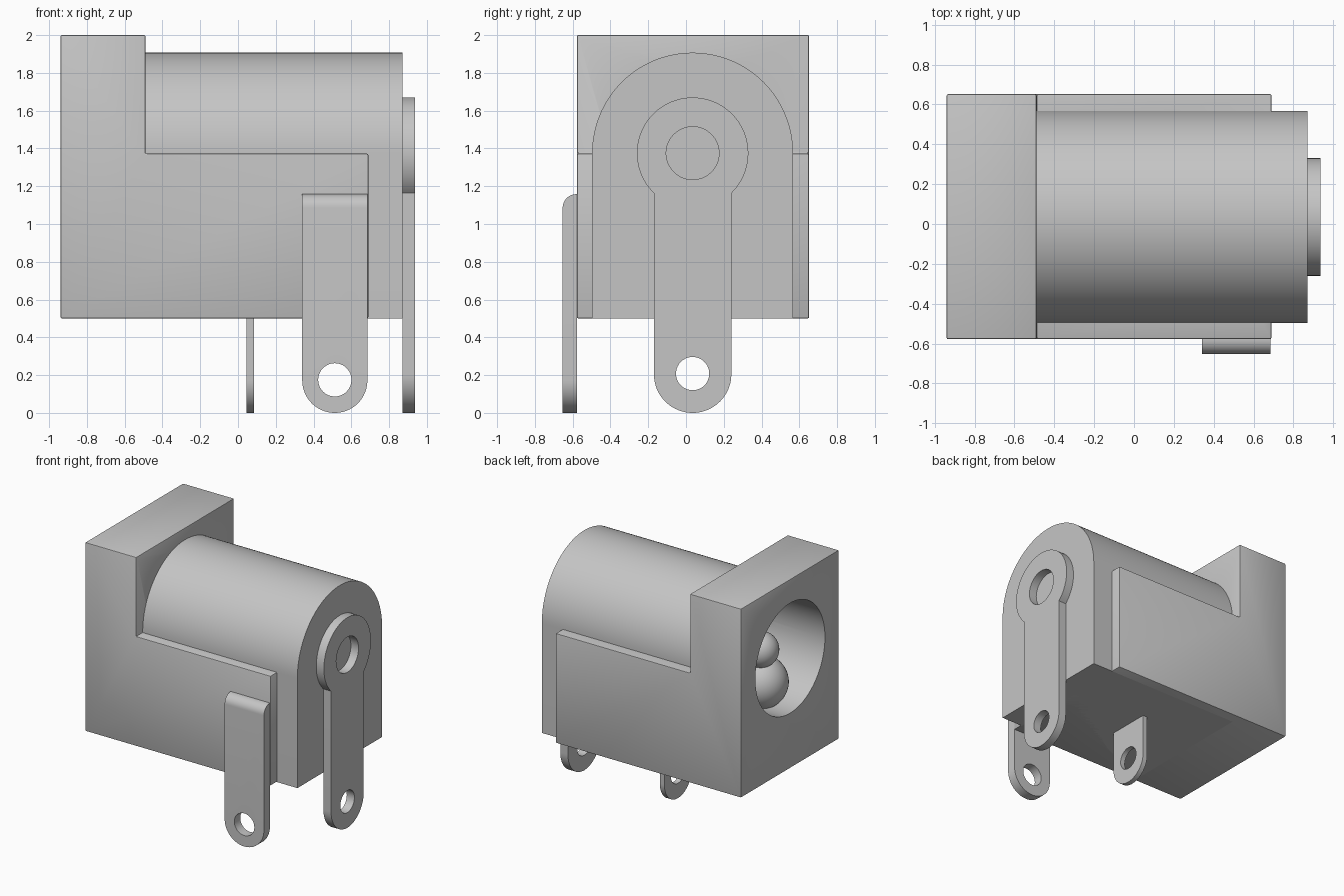
import bpy, bmesh, math
from mathutils import Matrix

if "Cube" in bpy.data.objects:
    bpy.data.objects.remove(bpy.data.objects["Cube"], do_unlink=True)

grey = bpy.data.materials.new("plain grey")
grey.use_nodes = True
GREY = (0.56, 0.56, 0.56, 1)
grey.diffuse_color = GREY
grey.node_tree.nodes["Principled BSDF"].inputs["Base Color"].default_value = GREY

CY, CZ = 0.035, 1.375   # barrel axis


def finish(name, bm):
    bmesh.ops.recalc_face_normals(bm, faces=bm.faces)
    mesh = bpy.data.meshes.new(name)
    bm.to_mesh(mesh)
    bm.free()
    ob = bpy.data.objects.new(name, mesh)
    bpy.context.collection.objects.link(ob)
    mesh.materials.append(grey)
    return ob


def arc(cx, cz, r, start, end, n=40):
    """Points on a circular arc, angles in degrees."""
    angles = [math.radians(start + (end - start) * i / n) for i in range(n + 1)]
    return [(cx + r * math.cos(a), cz + r * math.sin(a)) for a in angles]


def prism(name, pts, axis, lo, hi):
    """Extrude a (y, z) profile along x, or an (x, z) profile along y."""
    bm = bmesh.new()
    place = (lambda p, t: (t, p[0], p[1])) if axis == 'x' else (lambda p, t: (p[0], t, p[1]))
    face = bm.faces.new([bm.verts.new(place(p, lo)) for p in pts])
    new = bmesh.ops.extrude_face_region(bm, geom=[face])["geom"]
    d = hi - lo
    bmesh.ops.translate(bm, verts=[v for v in new if isinstance(v, bmesh.types.BMVert)],
                        vec=(d, 0, 0) if axis == 'x' else (0, d, 0))
    return finish(name, bm)


def activate(ob):
    bpy.ops.object.select_all(action='DESELECT')
    ob.select_set(True)
    bpy.context.view_layer.objects.active = ob


def drill(targets, axis, c, r, lo, hi, n=64):
    """Cut a round hole through each target, then discard the cutter."""
    cutter = prism("hole_cutter", arc(c[0], c[1], r, 0, 360, n)[:-1], axis, lo, hi)
    cutter.hide_render = True
    for ob in targets:
        mod = ob.modifiers.new("hole", 'BOOLEAN')
        mod.operation, mod.solver, mod.object = 'DIFFERENCE', 'EXACT', cutter
        activate(ob)
        bpy.ops.object.modifier_apply(modifier=mod.name)
    bpy.data.objects.remove(cutter, do_unlink=True)


def capsule(name, x, y, z, r, end):
    """Round-tipped rod along x; the dome centre is at x and the rod runs to end."""
    bm = bmesh.new()
    bmesh.ops.create_uvsphere(bm, u_segments=40, v_segments=20, radius=r,
                              matrix=Matrix.Rotation(math.pi / 2, 4, 'Y'))
    for v in bm.verts:
        v.co.x += (end - r) if v.co.x > 0.001 else x
    bmesh.ops.translate(bm, verts=bm.verts, vec=(0, y, z))
    return finish(name, bm)


# Housing: square socket head and lower block in one L-shaped piece
housing = prism("housing", [(-0.94, 0.5), (0.69, 0.5), (0.69, 1.372), (-0.49, 1.372),
                            (-0.49, 2.0), (-0.94, 2.0)], 'y', -0.578, 0.652)
bevel = housing.modifiers.new("edge", 'BEVEL')
bevel.width, bevel.segments = 0.008, 2
activate(housing)
bpy.ops.object.modifier_apply(modifier=bevel.name)

# Barrel: round top with straight sides down to the base
barrel = prism("barrel", arc(CY, CZ, 0.532, 0, 180, 64) + [(CY - 0.532, 0.5), (CY + 0.532, 0.5)],
               'x', -0.49, 0.87)

# Plug bore opening on the head
drill([housing, barrel], 'x', (CY, CZ), 0.437, -1.1, 0.6, 96)

# Contacts inside the bore
pin = capsule("centre_pin", -0.68, CY, CZ, 0.135, 0.75)
spring = capsule("spring_contact", -0.66, 0.0, 1.10, 0.20, 0.75)

# Rear terminal: round eyelet on a strip with a rounded end
neck = math.degrees(math.asin(0.205 / 0.295))
rear = prism("rear_terminal", arc(CY, CZ, 0.295, neck - 90, 270 - neck, 64)
             + arc(CY, 0.205, 0.205, 180, 360), 'x', 0.87, 0.937)
drill([rear], 'x', (CY, CZ), 0.14, 0.8, 1.0)
drill([rear], 'x', (CY, 0.208), 0.088, 0.8, 1.0)

# Side terminal: strip on the front wall with a curved top
side = prism("side_terminal", [(0.685, 1.158), (0.34, 1.158)]
             + arc(0.5125, 0.1725, 0.1725, 180, 360), 'y', -0.653, -0.578)
bm = bmesh.new()
bm.from_mesh(side.data)
top = [e for e in bm.edges if all(v.co.z > 1.15 and v.co.y < -0.65 for v in e.verts)]
bmesh.ops.bevel(bm, geom=top, offset=0.072, segments=10, profile=0.5, affect='EDGES')
bm.to_mesh(side.data)
bm.free()
drill([side], 'y', (0.5125, 0.175), 0.088, -0.8, -0.4)

# Bottom terminal: thin tab below the base
bottom = prism("bottom_terminal", [(CY + 0.1725, 0.52), (CY - 0.1725, 0.52)]
               + arc(CY, 0.1725, 0.1725, 180, 360), 'x', 0.045, 0.085)
drill([bottom], 'x', (CY, 0.208), 0.09, -0.1, 0.2)

# Smooth the round surfaces and keep the edges crisp
for ob in (housing, barrel, pin, spring, rear, side, bottom):
    activate(ob)
    bpy.ops.object.shade_smooth_by_angle(angle=math.radians(30))
